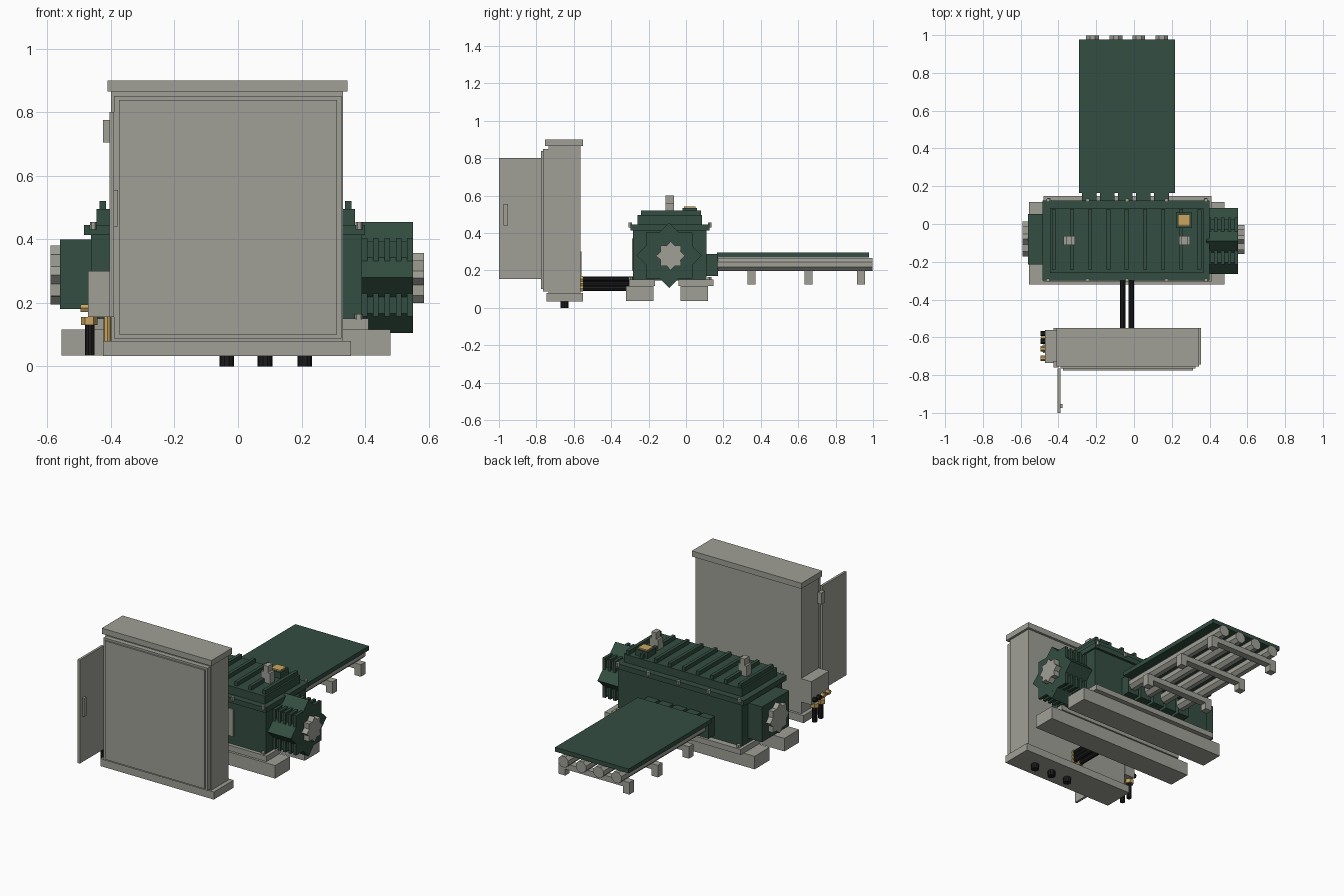
import bpy, bmesh
from math import pi, cos, sin
from mathutils import Matrix, Vector

cube = bpy.data.objects.get("Cube")
if cube:
    bpy.data.objects.remove(cube, do_unlink=True)


def material(name, r, g, b):
    m = bpy.data.materials.new(name)
    m.use_nodes = True
    m.diffuse_color = (r, g, b, 1)
    m.node_tree.nodes["Principled BSDF"].inputs["Base Color"].default_value = (r, g, b, 1)
    return m


GREY = material("warm grey", 0.35, 0.35, 0.31)
GREEN = material("dark green", 0.033, 0.075, 0.053)
BRASS = material("brass", 0.58, 0.38, 0.12)
BLACK = material("black rubber", 0.012, 0.012, 0.012)


def finish(name, bm, mat):
    bmesh.ops.recalc_face_normals(bm, faces=bm.faces)
    mesh = bpy.data.meshes.new(name)
    bm.to_mesh(mesh)
    bm.free()
    mesh.materials.append(mat)
    obj = bpy.data.objects.new(name, mesh)
    bpy.context.collection.objects.link(obj)
    return obj


def box(name, mat, x, y, z):
    """Box from (low, high) ranges on each axis."""
    bm = bmesh.new()
    bmesh.ops.create_cube(bm, size=1)
    for v in bm.verts:
        v.co = [r[0] + (c + 0.5) * (r[1] - r[0]) for c, r in zip(v.co, (x, y, z))]
    return finish(name, bm, mat)


def prism(name, mat, start, axis, length, outer, sides, inner=None, turn=0):
    """Extruded polygon, or star when an inner radius is given."""
    bm = bmesh.new()
    count = sides * 2 if inner else sides
    ring = []
    for i in range(count):
        r = inner if inner and i % 2 else outer
        a = turn + 2 * pi * i / count
        uv = (r * cos(a), r * sin(a))
        co = {"x": (0, *uv), "y": (uv[0], 0, uv[1]), "z": (*uv, 0)}[axis]
        ring.append(bm.verts.new(Vector(start) + Vector(co)))
    face = bm.faces.new(ring)
    ext = bmesh.ops.extrude_face_region(bm, geom=[face])
    step = Vector([length if k == axis else 0 for k in "xyz"])
    bmesh.ops.translate(bm, vec=step, verts=[v for v in ext["geom"] if isinstance(v, bmesh.types.BMVert)])
    return finish(name, bm, mat)


# Control cabinet
box("cabinet_body", GREY, (-0.40, 0.33), (-0.735, -0.565), (0.08, 0.865))
box("cabinet_roof", GREY, (-0.41, 0.345), (-0.755, -0.55), (0.865, 0.9))
box("cabinet_plinth", GREY, (-0.425, 0.355), (-0.745, -0.55), (0.033, 0.08))
box("cabinet_front_frame", GREY, (-0.39, 0.325), (-0.765, -0.735), (0.088, 0.85))
box("cabinet_front_panel", GREY, (-0.375, 0.312), (-0.775, -0.765), (0.1, 0.838))

# Open outer door with handle and hinge
box("open_door", GREY, (-0.405, -0.39), (-1.0, -0.765), (0.155, 0.8))
box("door_handle", GREY, (-0.39, -0.378), (-0.975, -0.953), (0.44, 0.555))
box("door_hinge", GREY, (-0.425, -0.4), (-0.76, -0.725), (0.705, 0.775))

# Cable box on the side of the cabinet, with glands
box("cable_box", GREY, (-0.472, -0.4), (-0.735, -0.56), (0.155, 0.3))
for y, mat in ((-0.58, BLACK), (-0.62, BLACK), (-0.66, BRASS), (-0.71, BRASS)):
    prism("side_gland", mat, (-0.495, y, 0.183), "x", 0.03, 0.014, 6)
for y in (-0.6, -0.66):
    prism("lower_gland", BRASS, (-0.468, y, 0.13), "z", 0.025, 0.026, 6)
    prism("drop_cable", BLACK, (-0.466, y, 0.035), "z", 0.1, 0.015, 10)
prism("corner_gland", BRASS, (-0.411, -0.71, 0.08), "z", 0.08, 0.012, 8)

# Cables below the cabinet and towards the tank
for x in (-0.035, 0.085, 0.21):
    prism("floor_cable", BLACK, (x, -0.65, 0), "z", 0.04, 0.023, 10)
for x in (-0.06, -0.015):
    for z in (0.104, 0.129, 0.154):
        prism("link_cable", BLACK, (x, -0.57, z), "y", 0.3, 0.015, 10)
        prism("link_gland", BRASS, (x, -0.57, z), "y", 0.018, 0.018, 6)

# Support beams and flanges
for beam, flange in (((-0.32, -0.175), (-0.305, -0.165)), ((-0.03, 0.117), (-0.04, 0.147))):
    box("support_beam", GREY, (-0.555, 0.48), beam, (0.035, 0.116))
    box("foot_flange", GREY, (-0.48, 0.41), flange, (0.116, 0.15))

# Tank with lid and ribs
box("tank", GREEN, (-0.462, 0.39), (-0.283, 0.11), (0.145, 0.415))
box("tank_flange", GREEN, (-0.485, 0.4), (-0.298, 0.125), (0.413, 0.445))
box("lid", GREEN, (-0.445, 0.368), (-0.26, 0.085), (0.445, 0.495))
for i in range(9):
    x = -0.425 + i * 0.0965
    box("lid_rib", GREEN, (x - 0.01, x + 0.01), (-0.24, 0.08), (0.495, 0.52))
box("tank_side_plate", GREY, (0.06, 0.17), (-0.29, -0.283), (0.2, 0.37))

# Flange bolts
for y in (-0.297, 0.126):
    for i in range(5):
        prism("flange_bolt", GREY, (-0.455 + i * 0.209, y, 0.43), "z", 0.025, 0.011, 6)
    for x in (-0.45, 0.38):
        prism("foot_bolt", GREY, (x, y, 0.148), "z", 0.017, 0.013, 6)

# Fittings on the lid
for x in (-0.343, 0.267):
    box("lifting_post", GREY, (x - 0.03, x + 0.03), (-0.11, -0.063), (0.495, 0.56))
    box("lifting_post_top", GREY, (x - 0.016, x + 0.016), (-0.11, -0.063), (0.56, 0.6))
box("gauge_base", GREEN, (0.222, 0.307), (-0.02, 0.06), (0.495, 0.533))
box("gauge_plate", BRASS, (0.232, 0.297), (-0.01, 0.05), (0.533, 0.541))

# Star shaped housing, with a notched square over a plain diamond
prism("star_housing", GREEN, (0.385, -0.09, 0.28), "x", 0.165, 0.175, 4)
for i in range(9):
    radius = 0.16 if i % 2 else 0.175
    prism("notched_housing", GREEN, (0.389 + i * 0.0179, -0.09, 0.28), "x", 0.0179, radius, 4, turn=pi / 4)
prism("star_hub", GREY, (0.55, -0.082, 0.278), "x", 0.036, 0.078, 8, inner=0.058)

# Plain housing on the other end
box("box_housing", GREEN, (-0.56, -0.46), (-0.215, 0.052), (0.18, 0.4))
prism("box_hub", GREY, (-0.59, -0.08, 0.287), "x", 0.03, 0.093, 8, inner=0.072)

# Rear cooler: coupling blocks, sheet, pipes and cross bars
for i in range(5):
    x = -0.275 + i * 0.0955
    box("coupling_block", GREEN, (x, x + 0.077), (0.105, 0.17), (0.17, 0.288))
box("cooler_sheet", GREEN, (-0.29, 0.217), (0.165, 0.978), (0.268, 0.295))
for x in (-0.22, -0.095, 0.025, 0.147):
    prism("cooler_pipe", GREY, (x, 0.165, 0.231), "y", 0.833, 0.037, 8, turn=pi / 8)
for y in (0.35, 0.655, 0.935):
    box("cross_bar", GREY, (-0.28, 0.207), (y - 0.022, y + 0.022), (0.165, 0.2))
    for x in (-0.28, 0.162):
        box("cross_bar_leg", GREY, (x, x + 0.045), (y - 0.022, y + 0.022), (0.125, 0.165))
